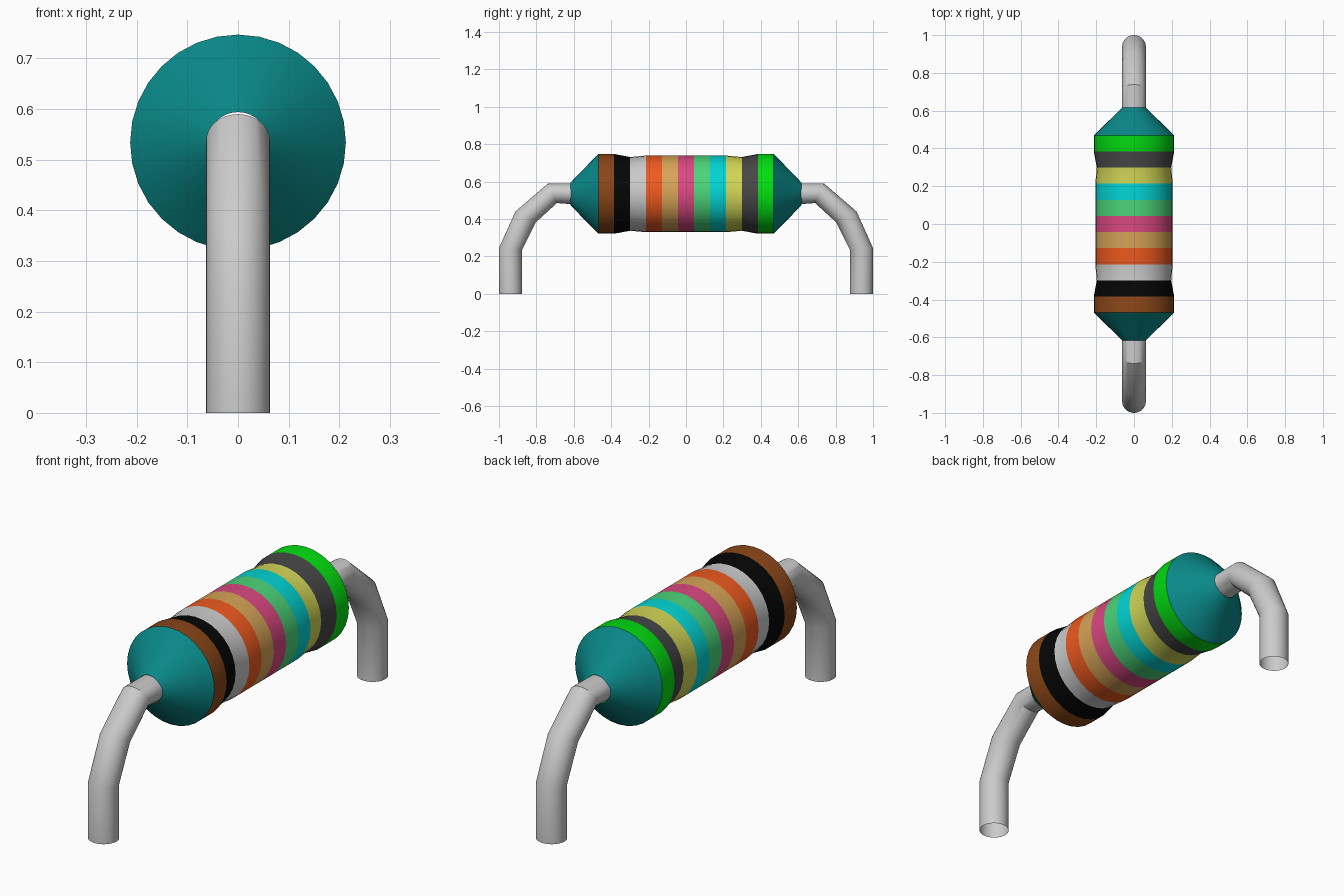
import bpy, bmesh
from math import sin, cos, pi

if "Cube" in bpy.data.objects:
    bpy.data.objects.remove(bpy.data.objects["Cube"])

AXIS_Z = 0.534
SIDES = 32


def material(name, rgb):
    m = bpy.data.materials.new(name)
    m.diffuse_color = (*[(c / 255) ** 2.2 for c in rgb], 1)
    m.use_nodes = True
    m.node_tree.nodes["Principled BSDF"].inputs["Base Color"].default_value = m.diffuse_color
    return m


def loft(name, rings, mats=(), slots=None):
    """Skin a list of closed rings; slots gives the material of each strip."""
    bm = bmesh.new()
    loops = [[bm.verts.new(p) for p in ring] for ring in rings]
    for i, (a, b) in enumerate(zip(loops, loops[1:])):
        for k in range(len(a)):
            n = (k + 1) % len(a)
            f = bm.faces.new((a[k], a[n], b[n], b[k]))
            f.material_index = slots[i] if slots else 0
    bmesh.ops.recalc_face_normals(bm, faces=bm.faces)
    mesh = bpy.data.meshes.new(name)
    bm.to_mesh(mesh)
    bm.free()
    for m in mats:
        mesh.materials.append(m)
    obj = bpy.data.objects.new(name, mesh)
    bpy.context.collection.objects.link(obj)
    bpy.ops.object.select_all(action='DESELECT')
    obj.select_set(True)
    bpy.context.view_layer.objects.active = obj
    bpy.ops.object.shade_smooth_by_angle(angle=0.55)
    return obj


# Body: turned profile with eleven colour bands between two teal cones
colours = {
    "teal": (18, 135, 135), "brown": (138, 72, 30), "black": (14, 14, 14),
    "light_grey": (190, 190, 190), "orange": (238, 90, 36), "tan": (214, 162, 88),
    "pink": (218, 74, 128), "mint": (76, 212, 120), "cyan": (10, 212, 212),
    "yellow": (208, 212, 86), "dark_grey": (72, 72, 72), "green": (10, 220, 24),
}
mats = [material(n, c) for n, c in colours.items()]
W = 0.0853
cone = [(-0.618, 0.06), (-0.50, 0.182)]
radii = [0.213, 0.213, 0.197] + [0.205] * 6 + [0.197, 0.213, 0.213]
profile = cone + [((i - 5.5) * W, r) for i, r in enumerate(radii)]
profile += [(-y, r) for y, r in reversed(cone)]
rings = [[(r * sin(2 * pi * k / SIDES), y, AXIS_Z + r * cos(2 * pi * k / SIDES))
          for k in range(SIDES)] for y, r in profile]
loft("resistor_body", rings, mats, [0, 0] + list(range(1, 12)) + [0, 0])

# Bent wire leads: each cross-section runs from an outer to an inner (y, z) point
sections = [
    ((0.60, 0.59), (0.60, 0.478)),
    ((0.738, 0.59), (0.69, 0.485)),
    ((0.912, 0.44), (0.803, 0.382)),
    ((1.0, 0.244), (0.876, 0.235)),
    ((1.0, 0.0), (0.876, 0.0)),
]
for name, side in (("front_lead", -1), ("back_lead", 1)):
    rings = []
    for (yo, zo), (yi, zi) in sections:
        ring = []
        for k in range(SIDES):
            a = 2 * pi * k / SIDES
            t = (1 + cos(a)) / 2
            ring.append((0.063 * sin(a), side * (yi + (yo - yi) * t), zi + (zo - zi) * t))
        rings.append(ring)
    loft(name, rings)
